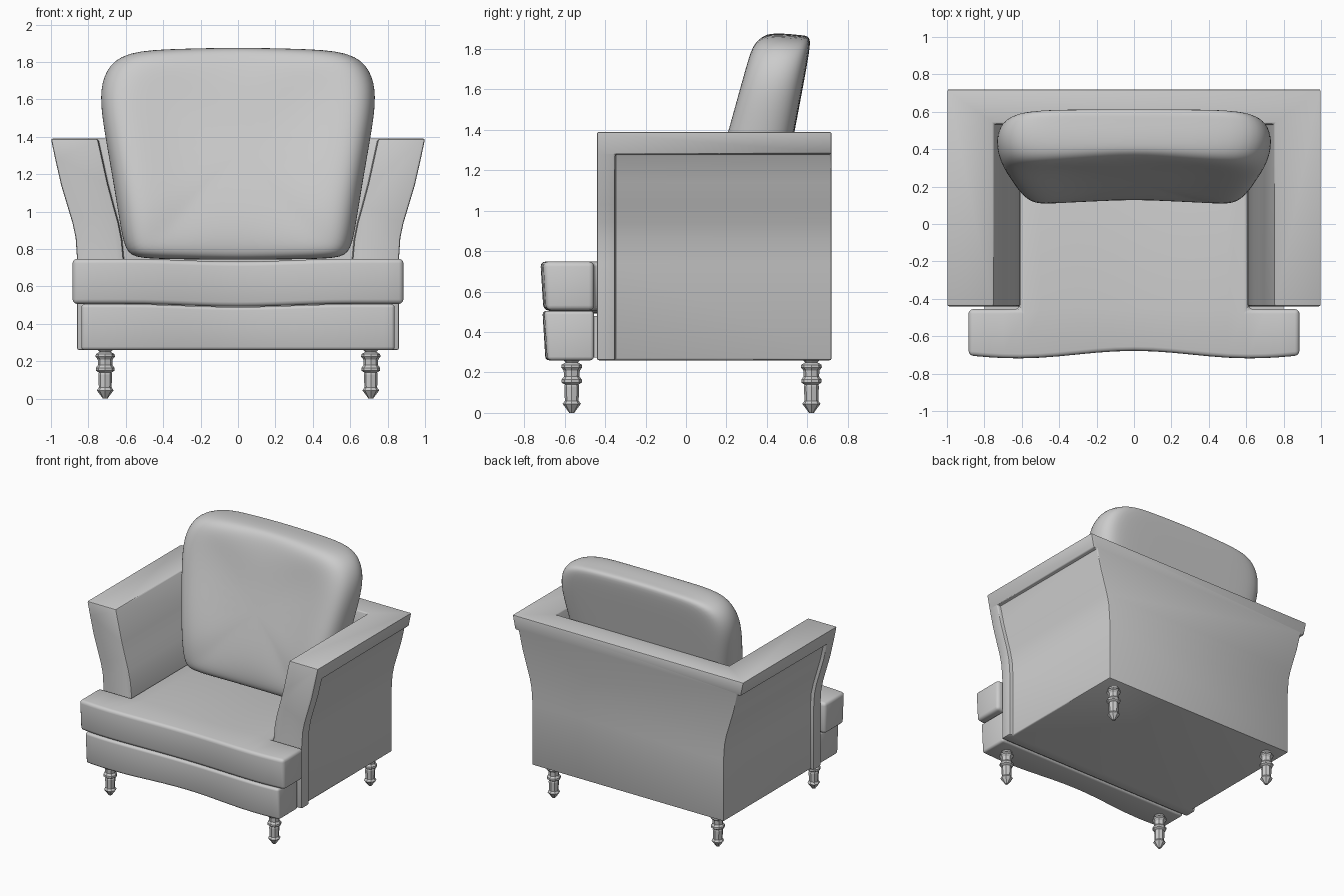
import bpy, bmesh, math

if "Cube" in bpy.data.objects:
    bpy.data.objects.remove(bpy.data.objects["Cube"])


def make(name, bm):
    bmesh.ops.recalc_face_normals(bm, faces=bm.faces[:])
    me = bpy.data.meshes.new(name)
    bm.to_mesh(me)
    bm.free()
    ob = bpy.data.objects.new(name, me)
    bpy.context.collection.objects.link(ob)
    return ob


def activate(ob):
    bpy.ops.object.select_all(action='DESELECT')
    ob.select_set(True)
    bpy.context.view_layer.objects.active = ob


def finish(ob, width=0.0, segments=3, angle=35):
    activate(ob)
    if width:
        m = ob.modifiers.new("Bevel", 'BEVEL')
        m.width, m.segments = width, segments
        m.limit_method, m.angle_limit = 'ANGLE', math.radians(40)
    for m in list(ob.modifiers):
        bpy.ops.object.modifier_apply(modifier=m.name)
    bpy.ops.object.shade_smooth_by_angle(angle=math.radians(angle))


def prism(name, pts, y0, y1):
    """Extrude an x/z outline along y."""
    bm = bmesh.new()
    a = [bm.verts.new((x, y0, z)) for x, z in pts]
    b = [bm.verts.new((x, y1, z)) for x, z in pts]
    n = len(pts)
    bm.faces.new(a)
    bm.faces.new(b)
    for i in range(n):
        j = (i + 1) % n
        bm.faces.new((a[i], a[j], b[j], b[i]))
    return make(name, bm)


def loft(name, rings):
    """Skin closed rings of points and cap both ends."""
    bm = bmesh.new()
    vs = [[bm.verts.new(p) for p in r] for r in rings]
    n = len(rings[0])
    for a, b in zip(vs, vs[1:]):
        for i in range(n):
            j = (i + 1) % n
            bm.faces.new((a[i], a[j], b[j], b[i]))
    bm.faces.new(vs[0])
    bm.faces.new(vs[-1])
    return make(name, bm)


def mirrored(pts):
    return pts + [(-x, z) for x, z in reversed(pts)]


def cut(ob, cutter):
    m = ob.modifiers.new("Cut", 'BOOLEAN')
    m.operation, m.solver, m.object = 'DIFFERENCE', 'EXACT', cutter
    activate(ob)
    bpy.ops.object.modifier_apply(modifier=m.name)
    bpy.data.objects.remove(cutter)


# Body: flared outline, hollowed for the seat, sides recessed under a rim
outer = [(.86, .26), (.86, .74), (.868, .86), (.885, .94), (.912, 1.03),
         (.945, 1.14), (.977, 1.28), (1.0, 1.39)]
inner = [(.612, .50), (.612, .74), (.622, .85), (.64, .94), (.665, 1.03),
         (.697, 1.15), (.75, 1.39), (.768, 1.47)]
body = prism("armchair_body", mirrored(outer), -.44, .72)
cut(body, prism("seat_cutter", mirrored(inner), -1, .535))
for s in (1, -1):
    side = [(.83, .1)] + [(x - .03, z) for x, z in outer[:-1]] + [(1.3, 1.28), (1.3, .1)]
    cut(body, prism("side_cutter", [(s * x, z) for x, z in side], -.35, 1))
finish(body, .01, 2)


# Seat parts: slabs with a wavy front edge
def front(x):
    return -.70 + .02 * math.cos(math.pi * x / .62)


def dip(x):
    return .015 * (.5 + .5 * math.cos(math.pi * min(abs(x) / .6, 1)))


def slab(name, half, z0, z1, sag0, sag1, shift, stem=None, width=.025):
    xs = sorted({round(s * x, 3) for s in (1, -1)
                 for x in (0, .1, .2, .3, .4, .5, .61, .7, .78, half)})
    bm = bmesh.new()
    grid = {}

    def v(i, j, top):
        if (i, j, top) not in grid:
            x = xs[i]
            y = (front(x) + shift + (0 if top else .015), -.455, .50)[j]
            z = z1 - sag1 * dip(x) if top else z0 - sag0 * dip(x)
            grid[i, j, top] = bm.verts.new((x, y, z))
        return grid[i, j, top]

    cells = [(i, j) for i in range(len(xs) - 1) for j in (0, 1)
             if j == 0 or (stem and abs(xs[i] + xs[i + 1]) / 2 < stem)]
    walls = {}
    for i, j in cells:
        loop = [(i, j), (i + 1, j), (i + 1, j + 1), (i, j + 1)]
        for top in (0, 1):
            bm.faces.new([v(a, b, top) for a, b in loop])
        for e in zip(loop, loop[1:] + loop[:1]):
            walls[frozenset(e)] = None if frozenset(e) in walls else e
    for e in filter(None, walls.values()):
        (a, b), (c, d) = e
        bm.faces.new((v(a, b, 0), v(c, d, 0), v(c, d, 1), v(a, b, 1)))
    finish(make(name, bm), width)


slab("seat_cushion", .885, .507, .748, 1, 1, 0, stem=.61)
slab("front_base", .838, .26, .505, 0, 1, .01, width=.018)
# Strip joining the front base to the body
finish(prism("base_joint", [(-.8, .275), (.8, .275), (.8, .48), (-.8, .48)], -.47, -.42))

# Back cushion: rounded outline lofted through its thickness, leaning back
half = [(.3, .745), (.54, .748), (.603, .785), (.632, .95), (.672, 1.2), (.717, 1.45),
        (.738, 1.62), (.712, 1.755), (.61, 1.86), (.3, 1.872)]
outline = [(0, .742)] + half + [(0, 1.878)] + [(-x, z) for x, z in reversed(half)]
layers = [(.3, .3, .12), (.55, .65, .08), (.78, .88, .0), (.91, .97, .06), (.98, 1.0, .25),
          (1.01, 1.0, .55), (.99, .985, .8), (.92, .98, .98), (.75, .88, 1.02), (.35, .4, 1.02)]
rings = []
for sx, sz, t in layers:
    ring = []
    for x, z in outline:
        x, z = x * sx, 1.31 + (z - 1.31) * sz
        y0 = .10 + .28 * max(0, z - 1.03)
        y1 = .53 + .19 * (z - 1.39)
        ring.append((x, y0 + (y1 - y0) * t + (.03 * (1 - abs(x) / .5) if t < .07 and abs(x) < .5 else 0), z))
    rings.append(ring)
cushion = loft("back_cushion", rings)
cushion.modifiers.new("Smooth", 'SUBSURF').levels = 2
finish(cushion, angle=80)

# Turned legs, faceted
turning = [(.012, 0), (.045, .045), (.034, .06), (.037, .13), (.034, .14), (.05, .15),
           (.05, .165), (.038, .18), (.04, .21), (.052, .225), (.05, .238), (.03, .25), (.045, .265)]
for place, y in (("front", -.565), ("back", .62)):
    for side, x in (("left", -.71), ("right", .71)):
        loft(f"{place}_{side}_leg",
             [[(x + r * math.cos(math.tau * k / 8), y + r * math.sin(math.tau * k / 8), z)
               for k in range(8)] for r, z in turning])
